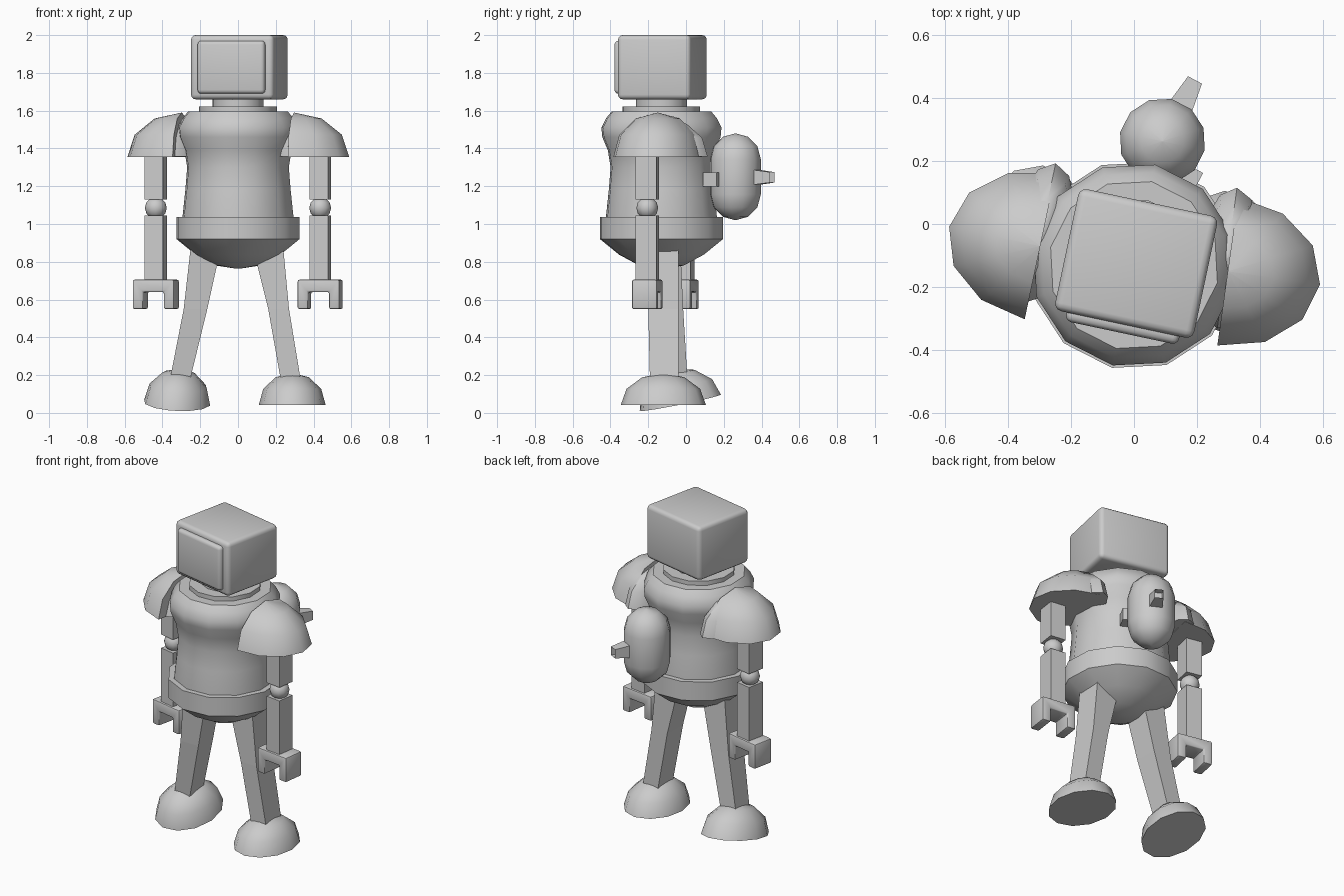
import bpy, bmesh
from math import sin, cos, pi, radians
from mathutils import Matrix, Vector

cube = bpy.data.objects.get("Cube")
if cube:
    bpy.data.objects.remove(cube, do_unlink=True)

grey = bpy.data.materials.new("plain grey")
grey.use_nodes = True
GREY = (0.6, 0.6, 0.6, 1)
grey.diffuse_color = GREY
grey.node_tree.nodes["Principled BSDF"].inputs["Base Color"].default_value = GREY

SIDES = 12


def finish(name, bm, loc=(0, 0, 0), rot=(0, 0, 0), smooth=True):
    bmesh.ops.recalc_face_normals(bm, faces=bm.faces)
    mesh = bpy.data.meshes.new(name)
    bm.to_mesh(mesh)
    bm.free()
    mesh.materials.append(grey)
    obj = bpy.data.objects.new(name, mesh)
    bpy.context.collection.objects.link(obj)
    obj.location = loc
    obj.rotation_euler = [radians(a) for a in rot]
    if smooth:
        bpy.ops.object.select_all(action="DESELECT")
        obj.select_set(True)
        bpy.context.view_layer.objects.active = obj
        bpy.ops.object.shade_smooth_by_angle(angle=radians(42))
    return obj


def loft(rings):
    """Skin a list of equal vertex rings and cap both ends."""
    bm = bmesh.new()
    loops = [[bm.verts.new(p) for p in ring] for ring in rings]
    for a, b in zip(loops, loops[1:]):
        for i in range(len(a)):
            j = (i + 1) % len(a)
            bm.faces.new((a[i], a[j], b[j], b[i]))
    bm.faces.new(loops[0])
    bm.faces.new(loops[-1])
    return bm


def lathe(profile, scale=(1, 1, 1)):
    rings = []
    for r, z in profile:
        ring = []
        for i in range(SIDES):
            a = 2 * pi * i / SIDES
            ring.append((r * cos(a) * scale[0], r * sin(a) * scale[1], z * scale[2]))
        rings.append(ring)
    return loft(rings)


def arc(r, z0, start, end, steps=3):
    """Profile points along a circular arc; angles in degrees from the equator."""
    pts = []
    for i in range(steps + 1):
        a = radians(start + (end - start) * i / steps)
        pts.append((max(r * cos(a), 0.0005), z0 + r * sin(a)))
    return pts


def box(size, bevel=0.0):
    bm = bmesh.new()
    bmesh.ops.create_cube(bm, size=1)
    bmesh.ops.scale(bm, vec=size, verts=bm.verts)
    if bevel:
        bmesh.ops.bevel(bm, geom=bm.edges[:], offset=bevel, segments=3,
                        profile=0.5, affect="EDGES")
    return bm


def square(centre, w, d):
    x, y, z = centre
    return [(x + sx * w / 2, y + sy * d / 2, z)
            for sx, sy in ((-1, -1), (1, -1), (1, 1), (-1, 1))]


# Torso, belt and rounded underside
MID = (0, -0.13, 0)
TURN = -12
finish("torso", lathe([(0.30, 0.98), (0.30, 1.04), (0.285, 1.18), (0.275, 1.30),
                       (0.29, 1.39), (0.32, 1.46), (0.325, 1.51), (0.30, 1.56),
                       (0.27, 1.595)]), MID, (0, 0, TURN))
finish("belt", lathe([(0.333, 0.92), (0.333, 1.038)]), MID, (0, 0, TURN))
finish("hip_bowl", lathe([(0.02, 0.765), (0.12, 0.78), (0.23, 0.838), (0.333, 0.92)]),
       MID, (0, 0, TURN))
finish("collar", lathe([(0.21, 1.58), (0.21, 1.622)]), MID, (0, 0, TURN))
finish("neck", lathe([(0.137, 1.6), (0.137, 1.68)]), MID, (0, 0, TURN))

# Box head with a raised screen on its front
head_at = Vector((0.007, -0.125, 1.83))
finish("head", box((0.45, 0.395, 0.34), 0.025), head_at, (0, 0, TURN))
screen_at = head_at + Matrix.Rotation(radians(TURN), 3, "Z") @ Vector((0, -0.2, 0))
finish("screen", box((0.365, 0.05, 0.28), 0.02), screen_at, (0, 0, TURN))

# Back tank with a hollow nozzle and a mounting bracket
tank_at = (0.09, 0.262, 0)
finish("back_tank", lathe(arc(0.137, 1.157, -90, 0) + arc(0.137, 1.343, 0, 90)),
       tank_at, (0, 0, TURN))
bm = loft([square((0, 0, 0.1), 0.085, 0.085), square((0, 0, 0.22), 0.05, 0.055)])
tip = max(bm.faces, key=lambda f: f.calc_center_median().z)
bmesh.ops.inset_individual(bm, faces=[tip], thickness=0.01)
bmesh.ops.translate(bm, verts=tip.verts, vec=(0, 0, -0.04))
finish("tank_nozzle", bm, (0.09, 0.262, 1.247), (-90, 0, -28), False)
finish("tank_bracket", box((0.08, 0.08, 0.075)), (0.165, 0.145, 1.235), (0, 0, -28), False)

# Shoulders, arms and claws
ARMS = {"left": (1, -0.15, -0.205, -8), "right": (-1, -0.07, -0.02, -12)}
for side, (s, sy, ay, yaw) in ARMS.items():
    bm = lathe(arc(1, 0, 0, 90), (0.295, 0.237, 0.235))
    cut = bmesh.ops.bisect_plane(bm, geom=bm.verts[:] + bm.edges[:] + bm.faces[:],
                                 plane_co=(0, 0, 0), plane_no=(s, 0, 0),
                                 clear_inner=True)
    rim = [e for e in bm.edges if e.is_boundary]
    bmesh.ops.holes_fill(bm, edges=rim, sides=0)
    finish(side + "_shoulder", bm, (s * 0.297, sy, 1.355), (0, 0, yaw))
    finish(side + "_shoulder_socket", lathe(arc(1, 0, 0, 90), (0.1, 0.225, 0.2)),
           (s * 0.295, sy + 0.042, 1.357), (0, 0, yaw))

    ax = s * 0.435
    finish(side + "_upper_arm", box((0.1, 0.11, 0.29)), (ax, ay, 1.275), (0, 0, yaw), False)
    finish(side + "_elbow", lathe(arc(0.058, 0, -90, 90, 6)), (ax, ay, 1.085))
    finish(side + "_forearm", box((0.1, 0.11, 0.35)), (ax, ay, 0.87), (0, 0, yaw), False)

    # Claw: bevelled U-shaped outline pushed through its depth
    w, t = 0.112, 0.056
    outline = [(-w, 0.55), (-w, 0.705), (w, 0.705), (w, 0.55),
               (w - t, 0.55), (w - t, 0.64), (t - w, 0.64), (t - w, 0.55)]
    bm = loft([[(x, y, z) for x, z in outline] for y in (-0.067, 0.067)])
    bmesh.ops.recalc_face_normals(bm, faces=bm.faces)
    bmesh.ops.bevel(bm, geom=bm.edges[:], offset=0.009, segments=2,
                    profile=0.5, affect="EDGES")
    finish(side + "_claw", bm, (ax, ay, 0), (0, 0, yaw))

# Legs: tapered square lofts bent at the knee
finish("left_leg", loft([square((0.285, -0.115, 0.14), 0.105, 0.15),
                         square((0.215, -0.12, 0.55), 0.11, 0.16),
                         square((0.16, -0.12, 0.87), 0.16, 0.16)]), smooth=False)
finish("right_leg", loft([square((-0.315, -0.055, 0.14), 0.105, 0.13),
                          square((-0.225, -0.09, 0.55), 0.125, 0.15),
                          square((-0.17, -0.11, 0.88), 0.16, 0.16)]), smooth=False)

# Domed feet, the right one tipped forward
dome = arc(1, 0, 0, 90)
finish("left_foot", lathe(dome, (0.177, 0.225, 0.168)), (0.287, -0.12, 0.043))
finish("right_foot", lathe(dome, (0.177, 0.222, 0.18)), (-0.322, -0.03, 0.054), (11, 5, -8))
